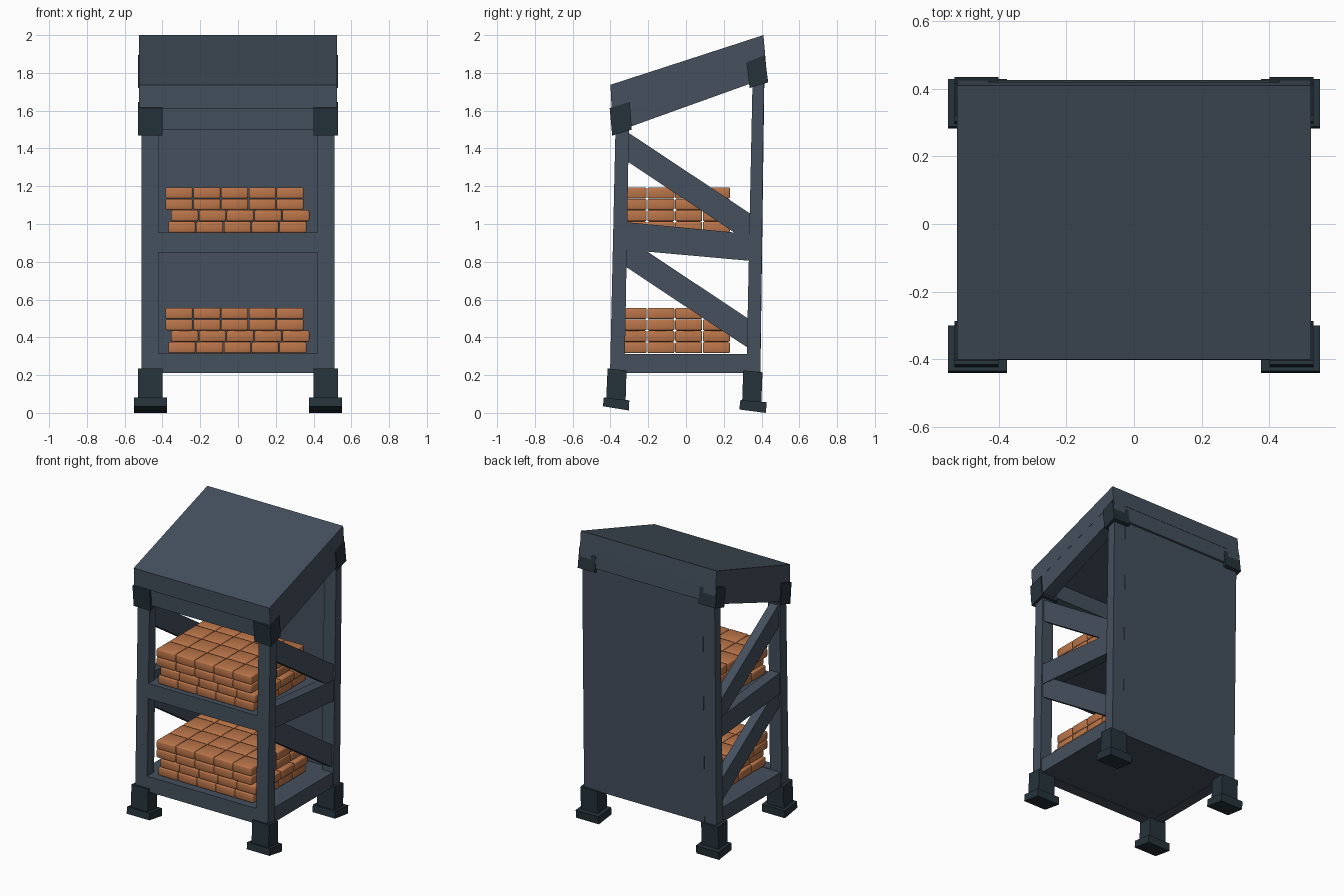
import bpy, bmesh

if "Cube" in bpy.data.objects:
    bpy.data.objects.remove(bpy.data.objects["Cube"])

def material(name, rgb):
    m = bpy.data.materials.new(name)
    m.diffuse_color = (*rgb, 1)
    m.use_nodes = True
    m.node_tree.nodes["Principled BSDF"].inputs["Base Color"].default_value = m.diffuse_color
    return m

FRAME = material("slate frame", (0.058, 0.080, 0.110))
DARK = material("dark fittings", (0.019, 0.033, 0.043))
BRICK = material("orange brick", (0.50, 0.180, 0.068))

def finish(name, bm, mat):
    bmesh.ops.recalc_face_normals(bm, faces=bm.faces)
    me = bpy.data.meshes.new(name)
    bm.to_mesh(me)
    bm.free()
    me.materials.append(mat)
    ob = bpy.data.objects.new(name, me)
    bpy.context.collection.objects.link(ob)
    return ob

def prism(name, profile, x0, x1, mat):
    """Extrude a (y, z) side profile from x0 to x1."""
    bm = bmesh.new()
    a = [bm.verts.new((x0, y, z)) for y, z in profile]
    b = [bm.verts.new((x1, y, z)) for y, z in profile]
    n = len(profile)
    bm.faces.new(a)
    bm.faces.new(b)
    for i in range(n):
        bm.faces.new((a[i], a[(i + 1) % n], b[(i + 1) % n], b[i]))
    return finish(name, bm, mat)

def pair(name, profile, x0, x1, mat):
    """Same part on both sides."""
    prism(name + "_right", profile, x0, x1, mat)
    prism(name + "_left", profile, -x1, -x0, mat)

# Leaning faces of the legs as y at height z
def front_out(z): return -0.402 + 0.0222 * (z - 0.215)
def front_in(z): return -0.325 + 0.0175 * (z - 0.215)
def back_in(z): return 0.320 + 0.0209 * (z - 0.215)
def back_out(z): return 0.393 + 0.0131 * (z - 0.215)

def upright(fa, fb, z0, z1):
    return [(fa(z0), z0), (fb(z0), z0), (fb(z1), z1), (fa(z1), z1)]

def rect(y0, y1, z0, z1):
    return [(y0, z0), (y1, z0), (y1, z1), (y0, z1)]

# Legs
pair("front_leg", upright(front_out, front_in, 0.1, 1.54), 0.42, 0.51, FRAME)
pair("back_leg", upright(back_in, back_out, 0.1, 1.82), 0.42, 0.51, FRAME)

# Foot sleeves and pads
pair("front_foot", [(-.415, .235), (-.315, .225), (-.32, .05), (-.423, .065)], .40, .53, DARK)
pair("back_foot", [(.303, .225), (.405, .215), (.398, .04), (.297, .05)], .40, .53, DARK)
pair("front_pad", [(-.435, .082), (-.30, .066), (-.303, .013), (-.44, .035)], .375, .55, DARK)
pair("back_pad", [(.288, .068), (.428, .056), (.422, 0), (.282, .018)], .375, .55, DARK)

# Front cross beams
for name, z0, z1 in (("bottom_front_beam", .21, .315), ("middle_front_beam", .85, .955)):
    prism(name, upright(front_out, front_in, z0, z1), -.42, .42, FRAME)

# Shelf boards
prism("bottom_shelf", rect(-.33, .375, .212, .312), -.44, .44, FRAME)
prism("middle_shelf", rect(-.32, .375, .86, .952), -.44, .44, FRAME)

# Side rails and diagonal braces
pair("bottom_side_rail", rect(-.35, .35, .21, .312), .43, .503, FRAME)
pair("middle_side_rail", [(-.34, 1.012), (.36, .945), (.36, .803), (-.34, .866)], .43, .503, FRAME)
for name, top in (("upper_brace", 1.49), ("lower_brace", .927)):
    pair(name, [(-.315, top), (.36, top - .448), (.36, top - .604), (-.315, top - .156)],
         .435, .498, FRAME)

# Back panel
prism("back_panel", [(.375, .212), (.394, .212), (.416, 1.85), (.395, 1.85)], -.42, .42, FRAME)

# Sloped roof: slab, side boards, front and back beams
prism("roof_slab", [(-.40, 1.737), (.41, 2.0), (.420, 1.885), (-.394, 1.612)], -.523, .523, FRAME)
pair("roof_side_board", [(-.394, 1.613), (.420, 1.886), (.429, 1.775), (-.387, 1.482)],
     .43, .522, FRAME)
prism("roof_front_beam", [(-.386, 1.63), (-.30, 1.66), (-.295, 1.53), (-.380, 1.50)], -.43, .43, FRAME)
prism("roof_back_beam", [(.34, 1.87), (.418, 1.895), (.426, 1.775), (.35, 1.75)], -.43, .43, FRAME)

# Corner brackets at the roof
pair("front_roof_bracket", [(-.404, 1.613), (-.298, 1.647), (-.287, 1.50), (-.391, 1.468)], .40, .53, DARK)
pair("back_roof_bracket", [(.32, 1.855), (.416, 1.895), (.435, 1.75), (.337, 1.72)], .40, .53, DARK)

# Brick stacks: four layers of 5 x 4, lower layers shifted sideways
def brick_stack(name, z0):
    bm = bmesh.new()
    pitch, size, h = .147, .1435, .0605
    for layer, shift in enumerate((.015, .03, 0, 0)):
        for i in range(5):
            for j in range(4):
                c = (-.312 + shift + i * pitch, -.280 + j * pitch, z0 + (layer + .5) * h)
                vs = bmesh.ops.create_cube(bm, size=1)["verts"]
                bmesh.ops.scale(bm, vec=(size, size, h - .002), verts=vs)
                bmesh.ops.translate(bm, vec=c, verts=vs)
    bmesh.ops.bevel(bm, geom=bm.edges[:], offset=.008, segments=2, profile=.5, affect='EDGES')
    for f in bm.faces:
        f.smooth = True
    return finish(name, bm, BRICK)

brick_stack("lower_bricks", .315)
brick_stack("upper_bricks", .953)
